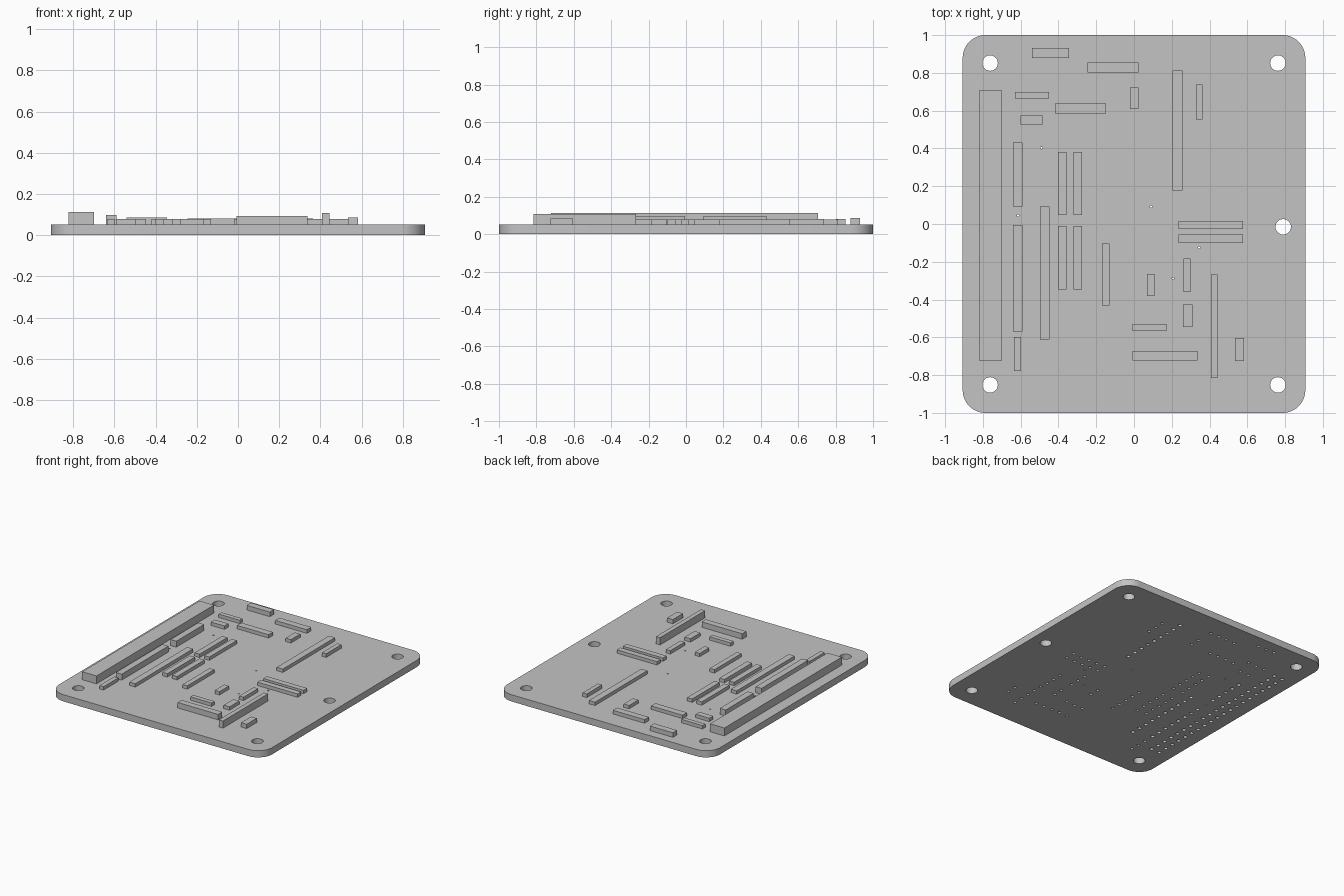
import bpy, bmesh, math
from math import sin, cos, pi

default_cube = bpy.data.objects.get("Cube")
if default_cube:
    bpy.data.objects.remove(default_cube)

BOARD_TOP = 0.052
PITCH = 0.07

grey = bpy.data.materials.new("plain_grey")
grey.use_nodes = True
colour = (0.55, 0.55, 0.55, 1)
grey.diffuse_color = colour
grey.node_tree.nodes["Principled BSDF"].inputs["Base Color"].default_value = colour

holes = []  # (x, y, radius) of every hole in the board


def block(name, x, y, length, width, top, along="y", rows=1, pin=0.011):
    """Box connector on the board, with a row of pin holes beneath it."""
    size_x, size_y = (width, length) if along == "y" else (length, width)
    bm = bmesh.new()
    bmesh.ops.create_cube(bm, size=1)
    height = top - BOARD_TOP
    bmesh.ops.scale(bm, vec=(size_x, size_y, height), verts=bm.verts)
    bmesh.ops.translate(bm, vec=(x, y, BOARD_TOP + height / 2), verts=bm.verts)
    mesh = bpy.data.meshes.new(name)
    bm.to_mesh(mesh)
    bm.free()
    mesh.materials.append(grey)
    bpy.context.collection.objects.link(bpy.data.objects.new(name, mesh))
    count = round(length / PITCH)
    for row in range(rows):
        across = (row - (rows - 1) / 2) * PITCH
        for i in range(count):
            run = (i - (count - 1) / 2) * PITCH
            dx, dy = (across, run) if along == "y" else (run, across)
            holes.append((x + dx, y + dy, pin))


# Pin headers along the left-hand edge and the centre
block("main_header", -0.76, -0.008, 1.428, 0.122, 0.113, rows=2, pin=0.014)
block("edge_header_back", -0.615, 0.262, 0.338, 0.05, 0.098, pin=0.014)
block("edge_header_front", -0.615, -0.287, 0.565, 0.05, 0.098, pin=0.014)
block("long_header", -0.472, -0.259, 0.704, 0.05, 0.078, pin=0.014)
block("back_header", 0.231, 0.495, 0.635, 0.052, 0.078, pin=0.014)
for side, x in (("outer", -0.38), ("inner", -0.298)):
    block(side + "_socket_back", x, 0.214, 0.335, 0.043, 0.078)
    block(side + "_socket_front", x, -0.179, 0.335, 0.043, 0.078)

# Connectors running front to back
block("edge_plug", -0.617, -0.688, 0.18, 0.035, 0.078)
block("middle_plug", -0.15, -0.267, 0.328, 0.04, 0.078)
block("centre_back_plug", 0.002, 0.665, 0.114, 0.045, 0.078)
block("back_plug", 0.345, 0.646, 0.185, 0.035, 0.08)
block("small_plug", 0.089, -0.323, 0.116, 0.04, 0.078)
block("upper_plug", 0.281, -0.272, 0.177, 0.037, 0.078)
block("lower_plug", 0.285, -0.486, 0.12, 0.05, 0.078)
block("tall_plug", 0.425, -0.541, 0.548, 0.035, 0.107)
block("corner_plug", 0.558, -0.664, 0.122, 0.048, 0.085)

# Connectors running side to side
block("rear_terminal", -0.443, 0.905, 0.196, 0.052, 0.087, "x")
block("rear_centre_terminal", -0.11, 0.828, 0.27, 0.052, 0.08, "x")
block("narrow_terminal", -0.54, 0.682, 0.18, 0.035, 0.078, "x")
block("middle_terminal", -0.284, 0.612, 0.27, 0.054, 0.078, "x")
block("short_terminal", -0.542, 0.55, 0.116, 0.047, 0.078, "x")
block("front_narrow_terminal", 0.082, -0.548, 0.18, 0.036, 0.078, "x")
block("front_terminal", 0.164, -0.697, 0.344, 0.05, 0.094, "x")
for name, y in (("twin_terminal_back", -0.005), ("twin_terminal_front", -0.078)):
    block(name, 0.406, y, 0.342, 0.044, 0.078, "x")

# Mounting holes and tiny vias
holes += [(sx * 0.762, sy * 0.852, 0.041) for sx in (-1, 1) for sy in (-1, 1)]
holes.append((0.79, -0.015, 0.041))
vias = [(-0.49, 0.403), (-0.615, 0.045), (0.09, 0.092), (0.345, -0.125), (0.207, -0.288)]
holes += [(x, y, 0.006) for x, y in vias]


def arc(x, y, radius, start, turn, steps):
    return [(x + radius * cos(start + turn * i / steps),
             y + radius * sin(start + turn * i / steps)) for i in range(steps)]


# Board: rounded outline with every hole cut through, filled and extruded
corner = 0.12
inner_x, inner_y = 0.907 - corner, 1 - corner
outline = []
for quarter, (sx, sy) in enumerate([(1, 1), (-1, 1), (-1, -1), (1, -1)]):
    start = quarter * pi / 2
    outline += arc(sx * inner_x, sy * inner_y, corner, start, pi / 2, 12)
    outline.append((sx * inner_x + corner * cos(start + pi / 2),
                    sy * inner_y + corner * sin(start + pi / 2)))

curve = bpy.data.curves.new("board", "CURVE")
curve.dimensions = "2D"
curve.fill_mode = "BOTH"
curve.extrude = BOARD_TOP / 2
loops = [outline] + [arc(x, y, r, 0, 2 * pi, 28 if r > 0.03 else 12) for x, y, r in holes]
for loop in loops:
    spline = curve.splines.new("POLY")
    spline.points.add(len(loop) - 1)
    for point, (x, y) in zip(spline.points, loop):
        point.co = (x, y, 0, 1)
    spline.use_cyclic_u = True
curve.materials.append(grey)
board = bpy.data.objects.new("board", curve)
board.location.z = BOARD_TOP / 2
bpy.context.collection.objects.link(board)

bpy.ops.object.select_all(action="DESELECT")
board.select_set(True)
bpy.context.view_layer.objects.active = board
bpy.ops.object.convert(target="MESH")
board = bpy.context.view_layer.objects.active
bm = bmesh.new()
bm.from_mesh(board.data)
bmesh.ops.remove_doubles(bm, verts=bm.verts, dist=0.0001)
bmesh.ops.recalc_face_normals(bm, faces=bm.faces)
bm.to_mesh(board.data)
bm.free()
bpy.ops.object.shade_smooth_by_angle(angle=math.radians(35))
